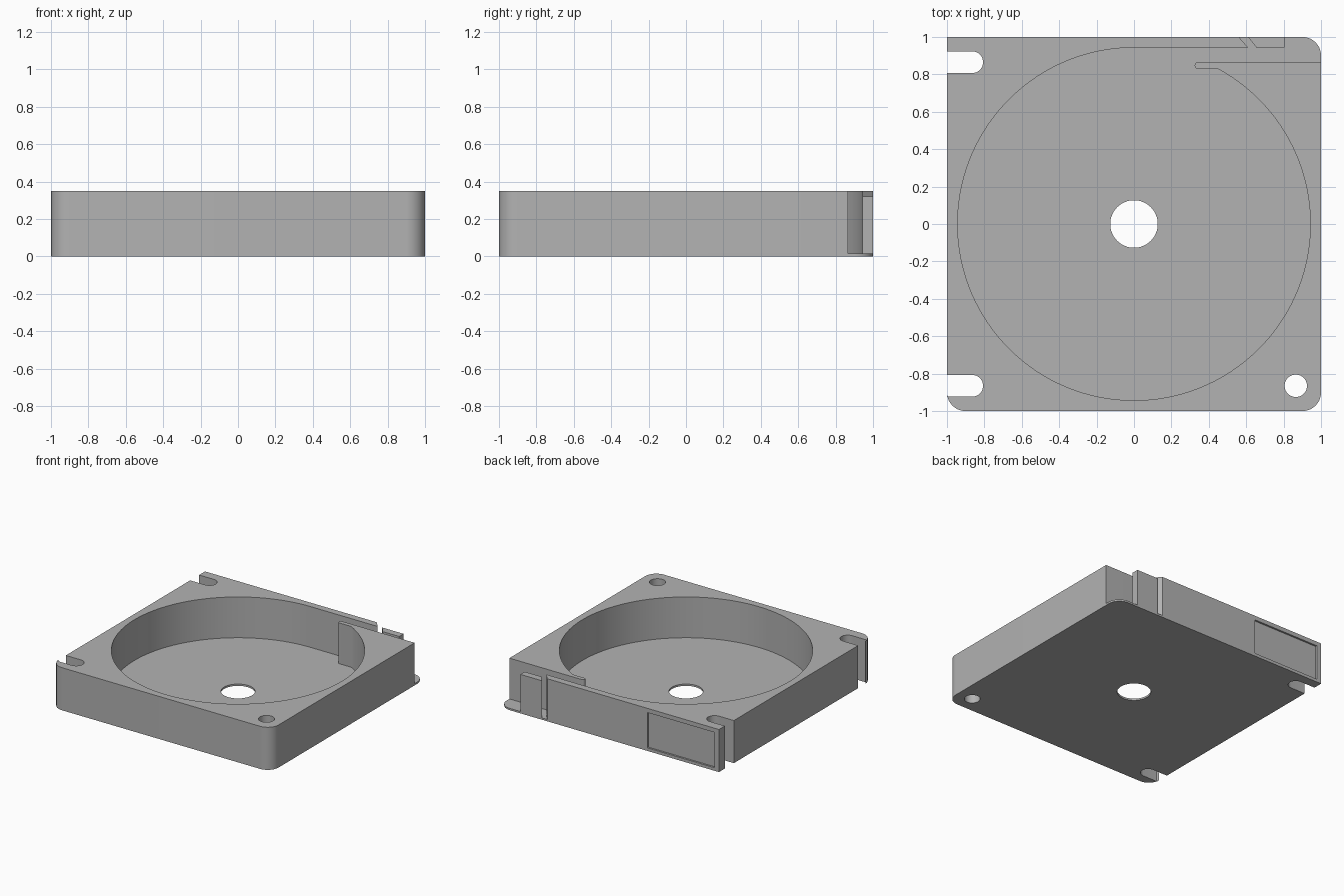
import bpy, bmesh
from math import cos, sin, radians, degrees, atan2, sqrt

cube = bpy.data.objects.get("Cube")
if cube:
    bpy.data.objects.remove(cube, do_unlink=True)

HEIGHT, FLOOR, LOW = 0.35, 0.015, 0.32
CAVITY, SCREW, SLOT = 0.943, 0.865, 0.058

grey = bpy.data.materials.new("plain grey plastic")
grey.use_nodes = True
colour = (0.45, 0.45, 0.45, 1)
grey.diffuse_color = colour
grey.node_tree.nodes["Principled BSDF"].inputs["Base Color"].default_value = colour


def arc(x, y, r, start, end, steps=16):
    """Points along an arc, angles in degrees."""
    angles = [radians(start + (end - start) * i / steps) for i in range(steps + 1)]
    return [(x + r * cos(a), y + r * sin(a)) for a in angles]


def circle(x, y, r, steps=48):
    return arc(x, y, r, 0, 360, steps)[:-1]


def slab(name, outlines, z0, z1):
    """Extrude a filled outline, with holes, between two heights."""
    curve = bpy.data.curves.new(name, 'CURVE')
    curve.dimensions = '2D'
    curve.fill_mode = 'BOTH'
    curve.extrude = (z1 - z0) / 2
    for points in outlines:
        spline = curve.splines.new('POLY')
        spline.points.add(len(points) - 1)
        for p, (x, y) in zip(spline.points, points):
            p.co = (x, y, 0, 1)
        spline.use_cyclic_u = True
    temp = bpy.data.objects.new(name + "_curve", curve)
    bpy.context.collection.objects.link(temp)
    bpy.context.view_layer.update()
    mesh = bpy.data.meshes.new_from_object(temp.evaluated_get(bpy.context.evaluated_depsgraph_get()))
    bpy.data.objects.remove(temp, do_unlink=True)
    bm = bmesh.new()
    bm.from_mesh(mesh)
    bmesh.ops.remove_doubles(bm, verts=bm.verts, dist=0.0002)
    bmesh.ops.translate(bm, verts=bm.verts, vec=(0, 0, (z0 + z1) / 2))
    bmesh.ops.recalc_face_normals(bm, faces=bm.faces)
    bm.to_mesh(mesh)
    bm.free()
    mesh.name = name
    mesh.materials.clear()
    mesh.materials.append(grey)
    ob = bpy.data.objects.new(name, mesh)
    bpy.context.collection.objects.link(ob)
    return ob


def smooth(ob):
    bpy.ops.object.select_all(action='DESELECT')
    ob.select_set(True)
    bpy.context.view_layer.objects.active = ob
    bpy.ops.object.shade_smooth_by_angle(angle=radians(30))


# Left edge with its two open screw slots, running from back to front
def slot(y):
    return [(-1, y + SLOT)] + arc(-SCREW, y, SLOT, 90, -90) + [(-1, y - SLOT)]


left_side = [(-1, 1)] + slot(SCREW) + slot(-SCREW)
front_corners = arc(-0.9, -0.9, 0.1, 180, 270) + arc(0.9, -0.9, 0.1, 270, 360)
screw_hole = circle(SCREW, -SCREW, 0.06)

# Floor plate
floor_outline = left_side + front_corners + arc(0.9, 0.9, 0.1, 0, 90)
floor = slab("floor_plate", [floor_outline, circle(0, 0, 0.127, 64), screw_hole], 0, FLOOR)

# Wall around the round cavity, with a straight exit channel at the back
lip_y, lip_r = 0.83, 0.0175
lip_angle = degrees(atan2(lip_y, sqrt(CAVITY ** 2 - lip_y ** 2)))
wall_outline = (left_side + front_corners + [(1, SCREW)]
                + arc(0.342, lip_y + lip_r, lip_r, 90, 270)
                + arc(0, 0, CAVITY, lip_angle, -270, 120)
                + [(0.61, CAVITY), (0.56, 1)])
wall = slab("housing_wall", [wall_outline, screw_hole], FLOOR, HEIGHT)

# Shallow label recess in the back face
bpy.ops.mesh.primitive_cube_add(size=1, location=(-0.655, 1, 0.17))
cutter = bpy.context.object
cutter.name = "label_cutter"
cutter.scale = (0.61, 0.03, 0.29)
cutter.hide_render = True
cutter.data.materials.append(grey)
cut = wall.modifiers.new("label_recess", 'BOOLEAN')
cut.operation = 'DIFFERENCE'
cut.solver = 'EXACT'
cut.object = cutter
bpy.context.view_layer.objects.active = wall
bpy.ops.object.modifier_apply(modifier=cut.name)
bpy.data.objects.remove(cutter, do_unlink=True)

# Lower guide block beyond the slanted slit
guide = slab("exit_guide", [[(0.61, 1), (0.655, CAVITY), (0.805, CAVITY), (0.805, 1)]], FLOOR, LOW)

for part in (floor, wall, guide):
    smooth(part)
